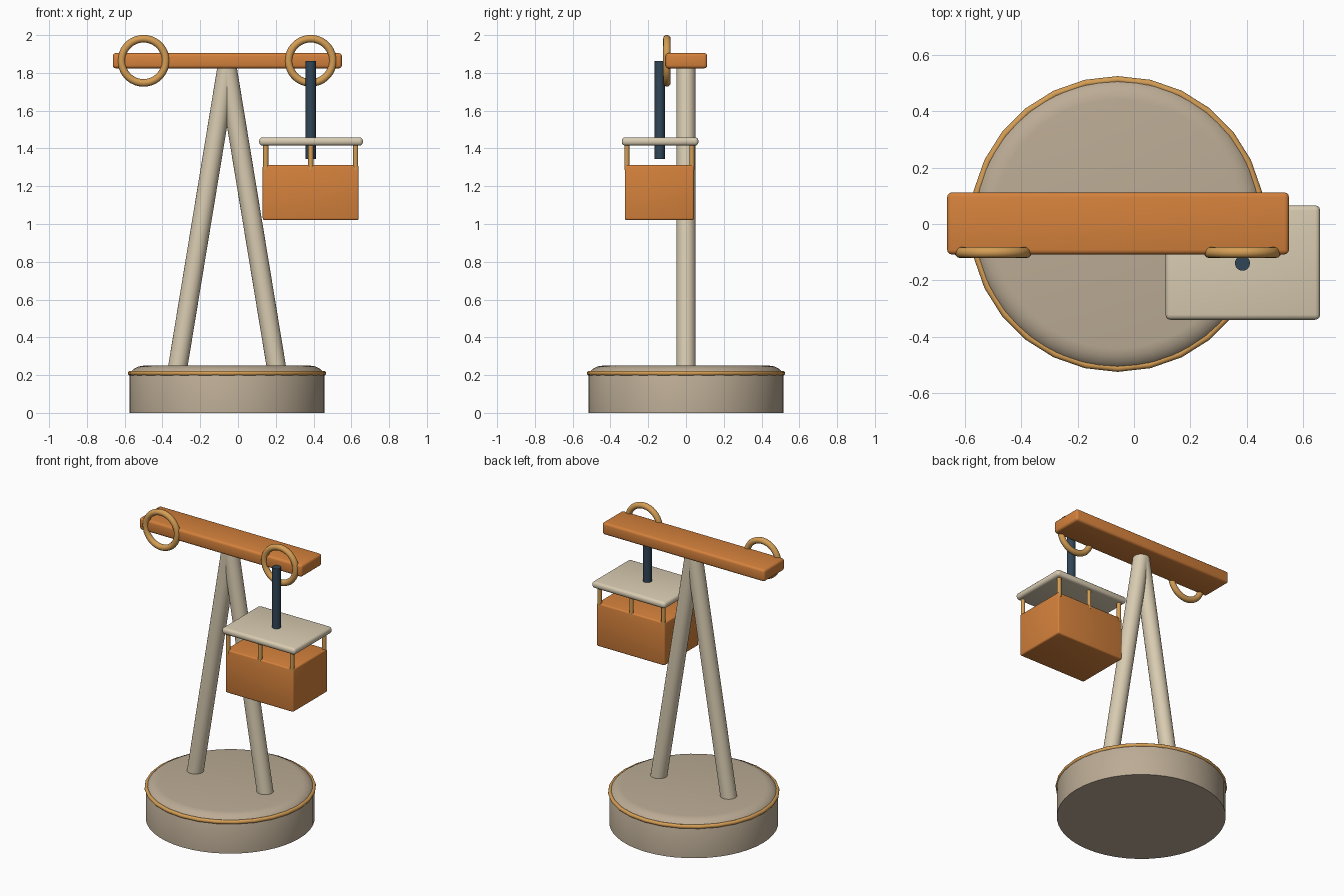
import bpy, bmesh, math
from mathutils import Vector

cube = bpy.data.objects.get("Cube")
if cube:
    bpy.data.objects.remove(cube)


def material(name, rgb):
    m = bpy.data.materials.new(name)
    m.use_nodes = True
    m.diffuse_color = (*rgb, 1)
    m.node_tree.nodes["Principled BSDF"].inputs["Base Color"].default_value = (*rgb, 1)
    return m


ORANGE = material("orange", (0.66, 0.22, 0.045))
CREAM = material("cream", (0.69, 0.60, 0.44))
STONE = material("stone", (0.50, 0.41, 0.30))
GOLD = material("gold", (0.66, 0.34, 0.09))
NAVY = material("navy", (0.03, 0.06, 0.095))


def finish(name, mat, angle=35):
    ob = bpy.context.object
    ob.name = ob.data.name = name
    ob.data.materials.append(mat)
    bpy.ops.object.shade_smooth_by_angle(angle=math.radians(angle))
    return ob


def box(name, low, high, bevel, mat):
    low, high = Vector(low), Vector(high)
    bpy.ops.mesh.primitive_cube_add(size=1, location=(low + high) / 2)
    ob = bpy.context.object
    ob.scale = high - low
    bpy.ops.object.transform_apply(location=False, rotation=False)
    bm = bmesh.new()
    bm.from_mesh(ob.data)
    bmesh.ops.bevel(bm, geom=bm.edges[:], offset=bevel, segments=3,
                    profile=0.5, affect='EDGES')
    bm.to_mesh(ob.data)
    bm.free()
    return finish(name, mat)


def rod(name, start, end, radius, mat, sides=24):
    start, end = Vector(start), Vector(end)
    axis = end - start
    bpy.ops.mesh.primitive_cylinder_add(
        vertices=sides, radius=radius, depth=axis.length,
        location=(start + end) / 2, rotation=axis.to_track_quat('Z', 'Y').to_euler())
    return finish(name, mat)


def ring(name, location, major, minor, mat, segments, rotation=(0, 0, 0)):
    bpy.ops.mesh.primitive_torus_add(
        location=location, rotation=rotation, major_radius=major, minor_radius=minor,
        major_segments=segments, minor_segments=12)
    return finish(name, mat, 60)


def turned(name, x, profile, mat, sides):
    """Solid of revolution from (radius, height) points."""
    bm = bmesh.new()
    loops = [[bm.verts.new((r * math.cos(a), r * math.sin(a), z))
              for a in (math.tau * i / sides for i in range(sides))] for r, z in profile]
    for a, b in zip(loops, loops[1:]):
        for i in range(sides):
            j = (i + 1) % sides
            bm.faces.new((a[i], a[j], b[j], b[i]))
    bm.faces.new(loops[0][::-1])
    bm.faces.new(loops[-1])
    mesh = bpy.data.meshes.new(name)
    bm.to_mesh(mesh)
    bm.free()
    ob = bpy.data.objects.new(name, mesh)
    ob.location.x = x
    bpy.context.collection.objects.link(ob)
    bpy.ops.object.select_all(action='DESELECT')
    ob.select_set(True)
    bpy.context.view_layer.objects.active = ob
    return finish(name, mat)


MID = -0.058   # axis of the stand
CAR = 0.385    # axis of the hanging gondola

# Round base with softened top edge and a trim ring
turned("base", MID, [(0.517, 0), (0.517, 0.2), (0.509, 0.218), (0.49, 0.235),
                     (0.468, 0.246), (0.442, 0.25)], STONE, 48)
ring("base_trim", (MID, 0, 0.21), 0.512, 0.013, GOLD, 28)

# A-frame legs
for side, name in ((-1, "right_leg"), (1, "left_leg")):
    rod(name, (MID + side * 0.268, 0, 0.2), (MID, 0, 1.83), 0.051, CREAM)

# Cross beam and its wheels
box("beam", (-0.663, -0.108, 1.824), (0.55, 0.112, 1.905), 0.016, ORANGE)
for x, name in ((-0.5, "right_wheel"), (CAR, "left_wheel")):
    ring(name, (x, -0.101, 1.864), 0.117, 0.02, GOLD, 36, (math.pi / 2, 0, 0))

# Gondola: hanger, roof, cabin and posts
rod("hanger", (CAR, -0.139, 1.343), (CAR, -0.139, 1.864), 0.027, NAVY, 16)
box("roof", (0.112, -0.34, 1.415), (0.661, 0.066, 1.459), 0.018, CREAM)
box("cabin", (0.131, -0.324, 1.021), (0.639, 0.042, 1.312), 0.01, ORANGE)
for row, y in (("front", -0.313), ("back", 0.031)):
    for col, dx in (("right", -0.238), ("middle", 0), ("left", 0.238)):
        rod(f"{row}_{col}_post", (CAR + dx, y, 1.285), (CAR + dx, y, 1.425),
            0.0135, GOLD, 12)
